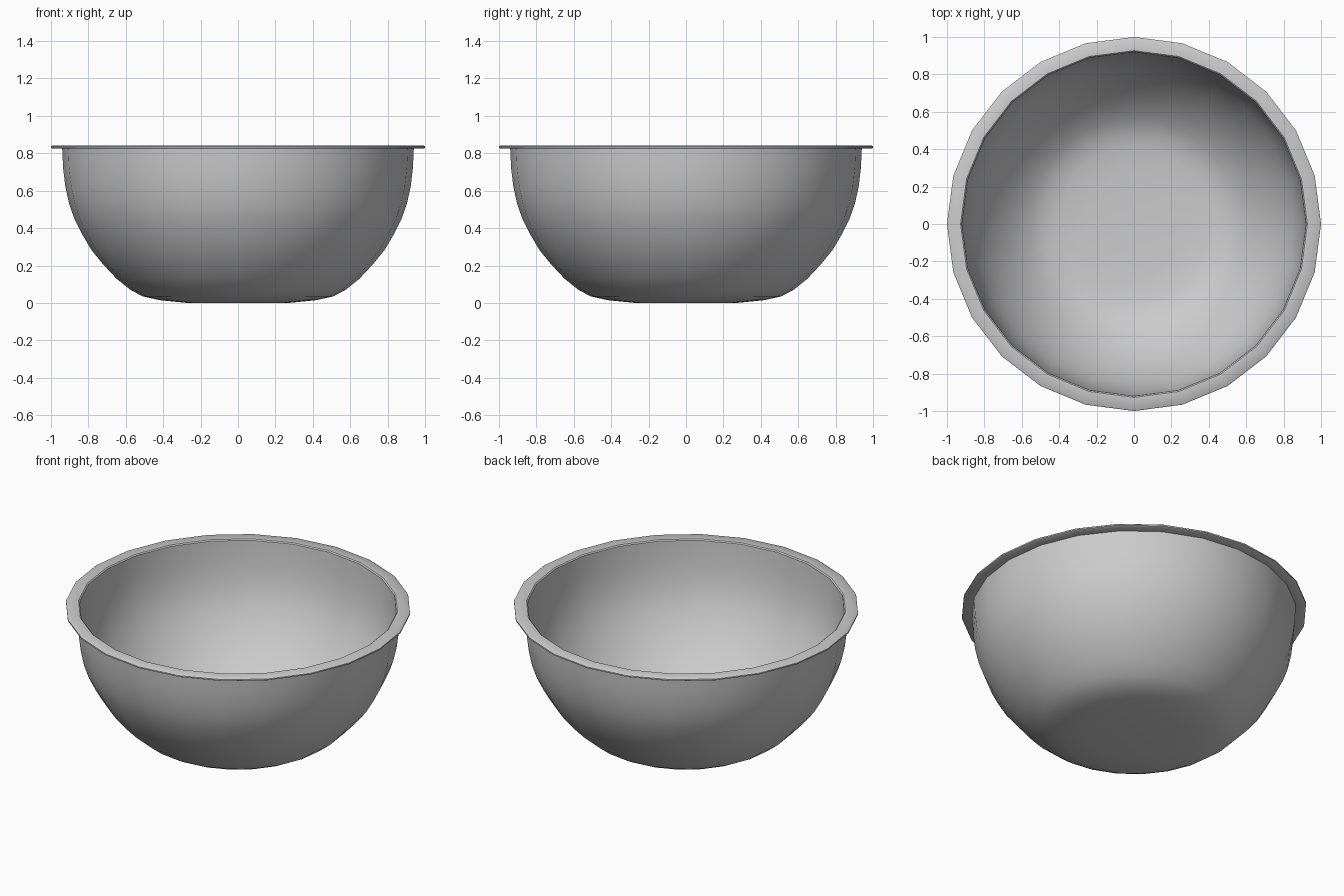
import bpy, bmesh, math

if "Cube" in bpy.data.objects:
    bpy.data.objects.remove(bpy.data.objects["Cube"])

SIDES = 24

# half cross-section: underside, outer wall, flat rim, inner wall, inside floor
PROFILE = [
    (0, 0.005), (0.27, 0.005), (0.42, 0.015), (0.51, 0.035), (0.575, 0.07), (0.65, 0.13),
    (0.72, 0.205), (0.785, 0.285), (0.835, 0.37), (0.875, 0.45), (0.903, 0.53),
    (0.923, 0.62), (0.935, 0.72), (0.94, 0.825),
    (0.993, 0.825), (1.0, 0.829), (1.0, 0.837), (0.993, 0.842), (0.927, 0.842), (0.92, 0.836),
    (0.914, 0.72), (0.902, 0.62), (0.882, 0.53), (0.855, 0.455), (0.815, 0.375),
    (0.765, 0.295), (0.705, 0.22), (0.635, 0.147), (0.56, 0.09), (0.495, 0.055),
    (0.41, 0.035), (0.27, 0.025), (0, 0.025),
]


def lathe(name, profile, sides):
    bm = bmesh.new()
    rings = []
    for r, z in profile:
        if r == 0:
            rings.append([bm.verts.new((0, 0, z))] * sides)
        else:
            rings.append([bm.verts.new((r * math.cos(2 * math.pi * i / sides),
                                        r * math.sin(2 * math.pi * i / sides), z))
                          for i in range(sides)])
    for a, b in zip(rings, rings[1:]):
        for i in range(sides):
            j = (i + 1) % sides
            corners = list(dict.fromkeys((a[i], a[j], b[j], b[i])))
            bm.faces.new(corners)
    bmesh.ops.recalc_face_normals(bm, faces=bm.faces)
    # stand the foot on the ground
    low = min(v.co.z for v in bm.verts)
    for v in bm.verts:
        v.co.z -= low if v.co.z <= low else 0
    mesh = bpy.data.meshes.new(name)
    bm.to_mesh(mesh)
    bm.free()
    obj = bpy.data.objects.new(name, mesh)
    bpy.context.collection.objects.link(obj)
    return obj


# mixing bowl with thin wall and flat rim
bowl = lathe("bowl", PROFILE, SIDES)
bpy.context.view_layer.objects.active = bowl
bowl.select_set(True)
bpy.ops.object.shade_smooth_by_angle(angle=math.radians(40))
